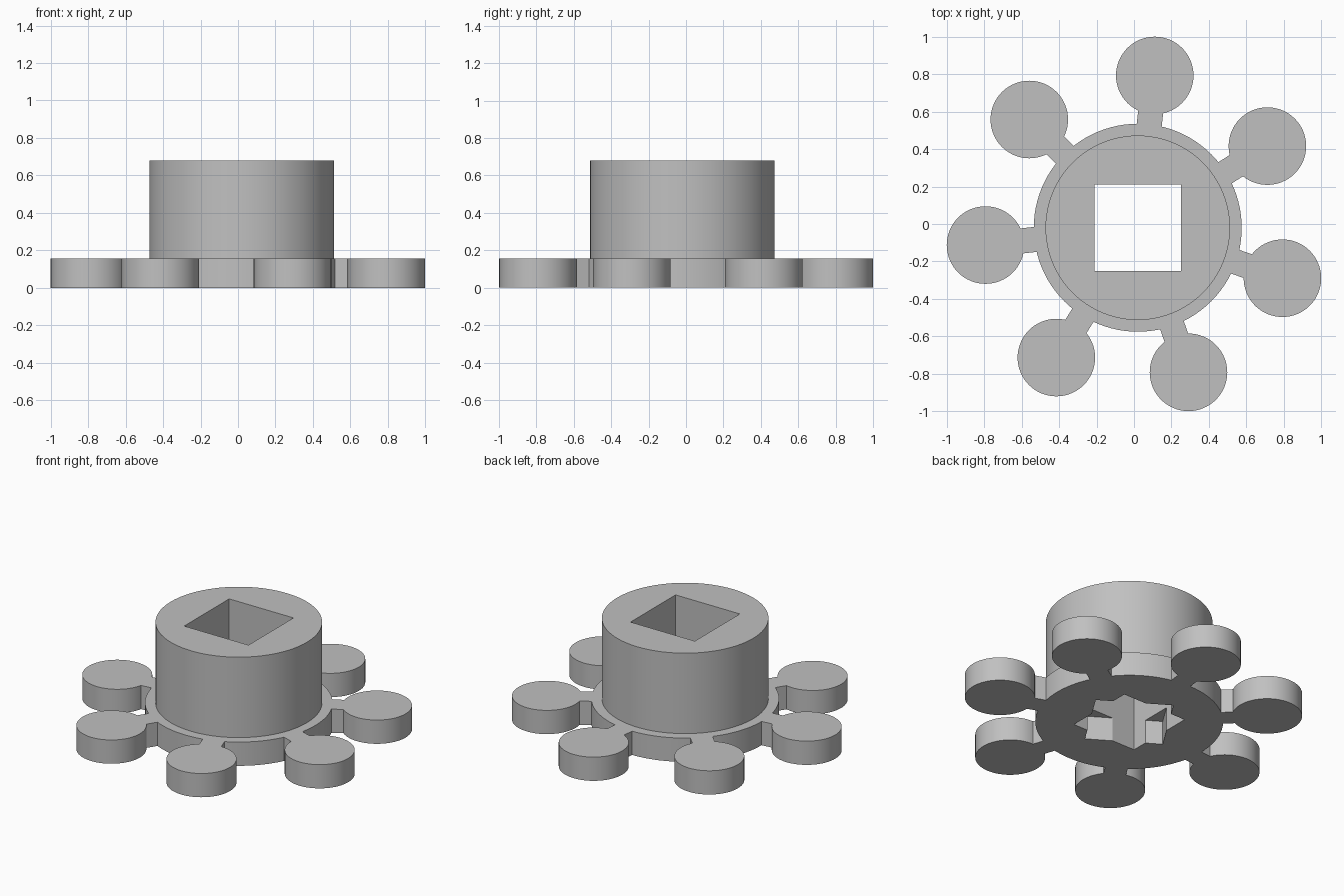
import bpy
from math import radians, cos, sin

if "Cube" in bpy.data.objects:
    bpy.data.objects.remove(bpy.data.objects["Cube"], do_unlink=True)

CX, CY = 0.02, -0.02          # shared axis of hub and flange
BASE_H, TOP = 0.155, 0.68
PETALS, FIRST = 7, 32.2       # lobe count and angle of the first lobe

grey = bpy.data.materials.new("plain grey")
grey.use_nodes = True
COLOUR = (0.53, 0.53, 0.53, 1)
grey.diffuse_color = COLOUR
grey.node_tree.nodes["Principled BSDF"].inputs["Base Color"].default_value = COLOUR


def finish(name):
    ob = bpy.context.object
    ob.name = name
    ob.data.materials.append(grey)
    return ob


def cylinder(name, x, y, r, z0, z1, sides=96):
    bpy.ops.mesh.primitive_cylinder_add(vertices=sides, radius=r, depth=z1 - z0,
                                        location=(x, y, (z0 + z1) / 2))
    return finish(name)


def box(name, x, y, size, z0, z1, angle=0):
    bpy.ops.mesh.primitive_cube_add(size=1, location=(x, y, (z0 + z1) / 2),
                                    rotation=(0, 0, radians(angle)))
    ob = finish(name)
    ob.scale = (size[0], size[1], z1 - z0)
    return ob


def combine(target, tool, operation):
    """Apply a boolean to the target and discard the tool."""
    bpy.context.view_layer.update()
    mod = target.modifiers.new("combine", 'BOOLEAN')
    mod.operation, mod.solver, mod.object = operation, 'EXACT', tool
    bpy.ops.object.select_all(action='DESELECT')
    bpy.context.view_layer.objects.active = target
    target.select_set(True)
    bpy.ops.object.modifier_apply(modifier=mod.name)
    bpy.data.objects.remove(tool, do_unlink=True)


# Flange: disc with round lobes on short necks
flange = cylinder("lobed_flange", CX, CY, 0.555, 0, BASE_H)
for i in range(PETALS):
    angle = FIRST + i * 360 / PETALS
    dx, dy = cos(radians(angle)), sin(radians(angle))
    neck = box("neck", CX + 0.58 * dx, CY + 0.58 * dy, (0.24, 0.134), 0, BASE_H, angle)
    combine(flange, neck, 'UNION')
    lobe = cylinder("lobe", CX + 0.818 * dx, CY + 0.818 * dy, 0.207, 0, BASE_H, 64)
    combine(flange, lobe, 'UNION')

# Hub: tall cylinder on the flange
hub = cylinder("hub", CX, CY, 0.4925, BASE_H, TOP)

# Square bore through both, plus a turned square socket in the flange only
BORE = (0.464, 0.464)
for part, angle in ((hub, 0), (flange, 0), (flange, -32.1)):
    combine(part, box("bore_cutter", CX, CY, BORE, -0.1, TOP + 0.1, angle), 'DIFFERENCE')

# Smooth round walls, crisp edges
for part in (hub, flange):
    bpy.ops.object.select_all(action='DESELECT')
    bpy.context.view_layer.objects.active = part
    part.select_set(True)
    bpy.ops.object.shade_smooth_by_angle(angle=radians(30))
